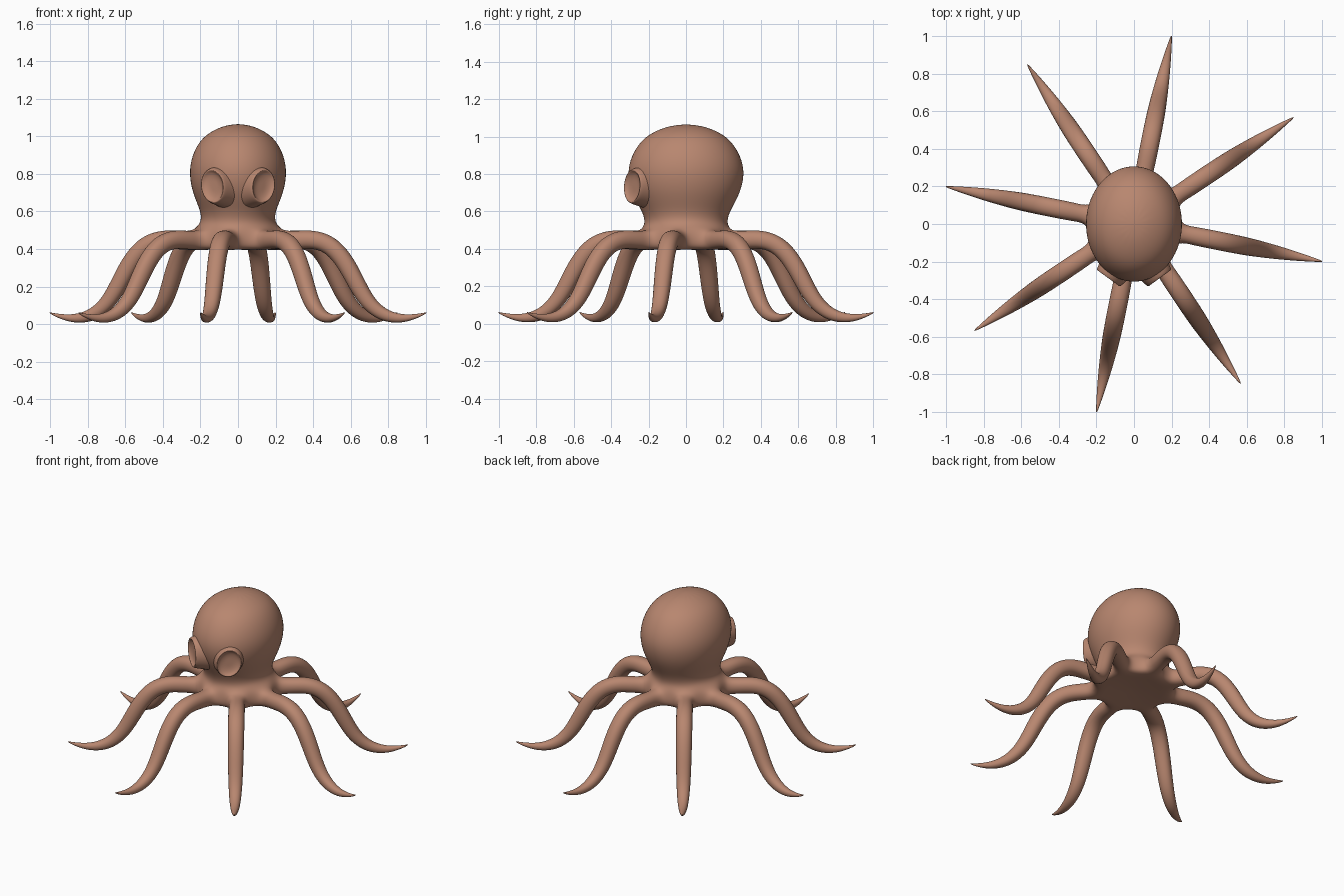
import bpy, bmesh, math
from mathutils import Vector, Matrix

if "Cube" in bpy.data.objects:
    bpy.data.objects.remove(bpy.data.objects["Cube"])

skin = bpy.data.materials.new("skin")
skin.diffuse_color = (0.48, 0.24, 0.16, 1)
skin.use_nodes = True
skin.node_tree.nodes["Principled BSDF"].inputs["Base Color"].default_value = skin.diffuse_color


def finish(bm, name, levels):
    bmesh.ops.recalc_face_normals(bm, faces=bm.faces)
    me = bpy.data.meshes.new(name)
    bm.to_mesh(me)
    bm.free()
    me.materials.append(skin)
    for p in me.polygons:
        p.use_smooth = True
    ob = bpy.data.objects.new(name, me)
    bpy.context.collection.objects.link(ob)
    sub = ob.modifiers.new("smooth", 'SUBSURF')
    sub.levels = sub.render_levels = levels
    return ob


def bridge(bm, a, b, skip=()):
    n = len(a)
    for i in range(n):
        if i not in skip:
            bm.faces.new((a[i], a[(i + 1) % n], b[(i + 1) % n], b[i]))


# Body cage: 16-sided rings (z, x radius, y radius), open where arms attach
N = 16
rings = [(1.055, .085, .105), (1.01, .18, .215), (.93, .24, .285),
         (.82, .27, .325), (.70, .25, .300), (.60, .202, .238),
         (.54, .200, .222), (.50, .245, .245), (.39, .255, .255), (.40, .16, .16)]
bm = bmesh.new()
loops = []
for z, rx, ry in rings:
    loops.append([bm.verts.new((rx * math.cos(2 * math.pi * i / N),
                                ry * math.sin(2 * math.pi * i / N), z)) for i in range(N)])
arm_slots = range(1, N, 2)
for k in range(len(loops) - 1):
    bridge(bm, loops[k], loops[k + 1], arm_slots if k == 7 else ())
for ring, z in ((loops[0], 1.068), (loops[-1], .41)):
    pole = bm.verts.new((0, 0, z))
    for i in range(N):
        bm.faces.new((ring[i], ring[(i + 1) % N], pole))

# Arms: square tubes along an S-shaped path (radius, z, half thickness)
path = [(.32, .447, .053), (.41, .453, .054), (.50, .425, .054), (.575, .345, .053),
        (.635, .235, .051), (.70, .115, .046), (.79, .042, .038), (.90, .024, .024),
        (1.0, .050, .008), (1.025, .062, .002)]
for s in arm_slots:
    a = 2 * math.pi * (s + .5) / N
    out = Vector((math.cos(a), math.sin(a), 0))
    side = Vector((-math.sin(a), math.cos(a), 0))
    prev = [loops[7][s], loops[7][(s + 1) % N], loops[8][(s + 1) % N], loops[8][s]]
    for j, (r, z, h) in enumerate(path):
        p, q = path[max(j - 1, 0)], path[min(j + 1, len(path) - 1)]
        t = Vector((q[0] - p[0], q[1] - p[1])).normalized()
        up = out * -t.y + Vector((0, 0, t.x))
        c = out * r + Vector((0, 0, z))
        ring = [bm.verts.new(c + side * u * h + up * v * h)
                for u, v in ((-1, 1), (1, 1), (1, -1), (-1, -1))]
        bridge(bm, prev, ring)
        prev = ring
    bm.faces.new(prev)
finish(bm, "octopus_body", 3)

# Eyes: raised rim around a shallow dish (scale, depth)
eye_profile = [(1.32, -.10), (1.15, -.045), (1.02, .004), (.92, .012), (.80, -.004), (.45, -.012)]
for sx, name in ((-1, "left_eye"), (1, "right_eye")):
    bm = bmesh.new()
    prev = None
    for s, d in eye_profile:
        ring = [bm.verts.new((.078 * s * math.cos(2 * math.pi * i / N),
                              .095 * s * math.sin(2 * math.pi * i / N), d)) for i in range(N)]
        if prev:
            bridge(bm, prev, ring)
        prev = ring
    pole = bm.verts.new((0, 0, -.012))
    for i in range(N):
        bm.faces.new((prev[i], prev[(i + 1) % N], pole))
    # aim the dish outward, lean it slightly
    m = (Matrix.Translation((sx * .132, -.282, .735))
         @ Matrix.Rotation(sx * math.radians(36), 4, 'Z')
         @ Matrix.Rotation(math.radians(90), 4, 'X')
         @ Matrix.Rotation(-sx * math.radians(15), 4, 'Z'))
    bmesh.ops.transform(bm, matrix=m, verts=bm.verts)
    finish(bm, name, 2)
